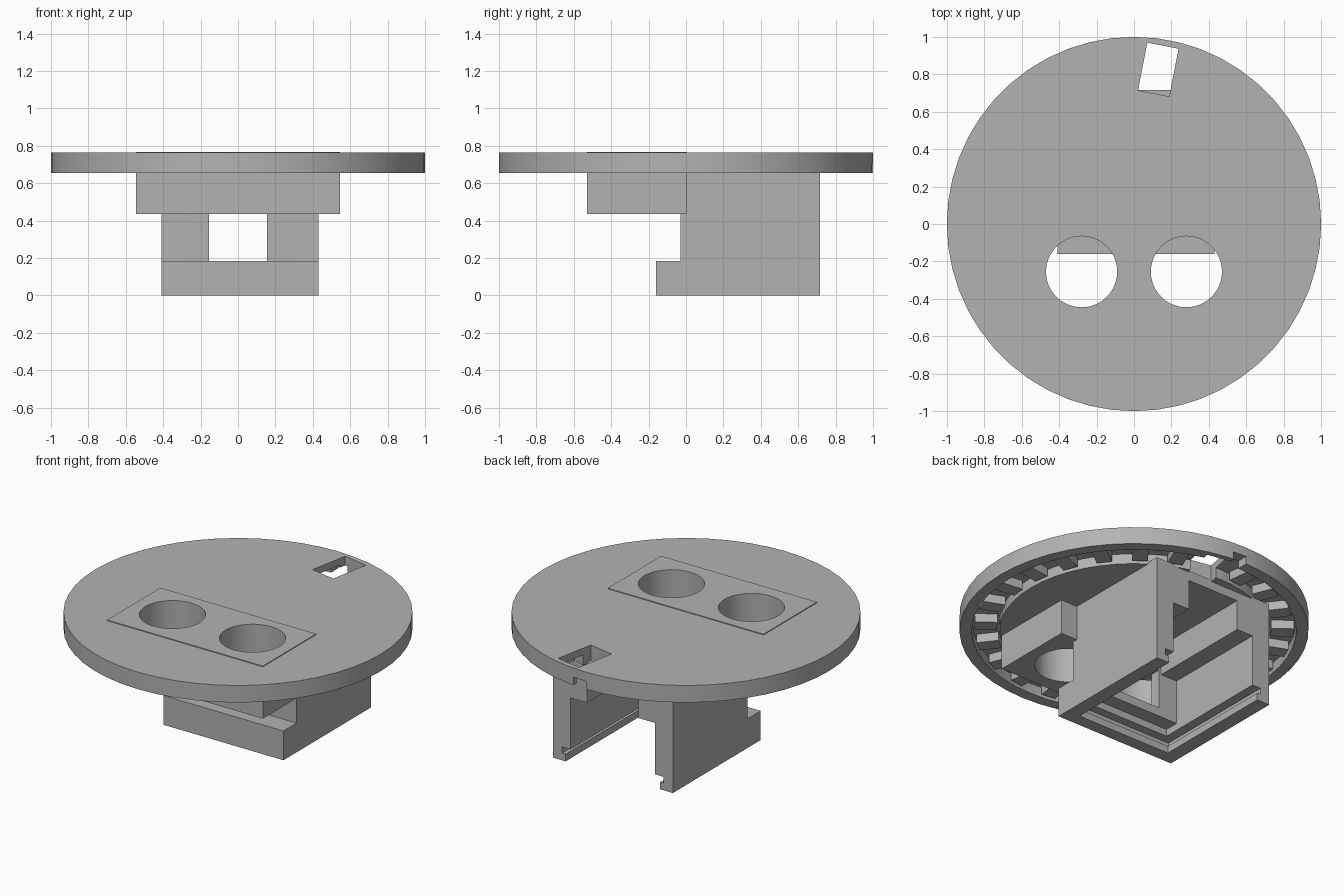
import bpy, bmesh, math
from mathutils import Matrix, Vector

cube = bpy.data.objects.get("Cube")
if cube:
    bpy.data.objects.remove(cube)

grey = bpy.data.materials.new("plain grey")
grey.use_nodes = True
COLOR = (0.45, 0.45, 0.45, 1)
grey.diffuse_color = COLOR
grey.node_tree.nodes["Principled BSDF"].inputs["Base Color"].default_value = COLOR


def finish(name, bm):
    bmesh.ops.recalc_face_normals(bm, faces=bm.faces)
    mesh = bpy.data.meshes.new(name)
    bm.to_mesh(mesh)
    bm.free()
    mesh.materials.append(grey)
    ob = bpy.data.objects.new(name, mesh)
    bpy.context.collection.objects.link(ob)
    return ob


def add_box(bm, x, y, z, turn=0.0):
    """Box from (low, high) ranges, turned about the z axis through the origin."""
    size = Vector((x[1] - x[0], y[1] - y[0], z[1] - z[0]))
    mid = Vector((sum(x) / 2, sum(y) / 2, sum(z) / 2))
    m = Matrix.Rotation(turn, 4, 'Z') @ Matrix.Translation(mid) @ Matrix.Diagonal((*size, 1))
    bmesh.ops.create_cube(bm, size=1, matrix=m)


def box(name, x, y, z, turn=0.0):
    bm = bmesh.new()
    add_box(bm, x, y, z, turn)
    return finish(name, bm)


def cylinder(name, x, y, r, z):
    bm = bmesh.new()
    bmesh.ops.create_cone(bm, cap_ends=True, segments=48, radius1=r, radius2=r,
                          depth=z[1] - z[0],
                          matrix=Matrix.Translation((x, y, sum(z) / 2)))
    return finish(name, bm)


def lathe(name, profile, steps):
    bm = bmesh.new()
    verts = [bm.verts.new((r, 0, z)) for r, z in profile]
    edges = [bm.edges.new(pair) for pair in zip(verts, verts[1:])]
    bmesh.ops.spin(bm, geom=verts + edges, cent=(0, 0, 0), axis=(0, 0, 1),
                   angle=math.tau, steps=steps, use_merge=True)
    bmesh.ops.remove_doubles(bm, verts=bm.verts, dist=0.0005)
    return finish(name, bm)


def cut(target, cutters):
    for c in cutters:
        mod = target.modifiers.new("cut", 'BOOLEAN')
        mod.operation, mod.solver, mod.object = 'DIFFERENCE', 'EXACT', c
        bpy.ops.object.select_all(action='DESELECT')
        bpy.context.view_layer.objects.active = target
        target.select_set(True)
        bpy.ops.object.modifier_apply(modifier=mod.name)
        bpy.data.objects.remove(c)


TOP, UNDER, GROOVE = 0.763, 0.655, 0.72
EYES = (-0.28, 0.28)

# Round plate with a ring groove underneath
plate = lathe("round_plate", [(0, TOP), (1, TOP), (1, UNDER), (0.93, UNDER), (0.93, GROOVE),
                              (0.77, GROOVE), (0.77, UNDER), (0, UNDER)], 52)
slot_turn = -math.radians(11)
cut(plate, [cylinder("eye_cutter", x, -0.255, 0.19, (0.3, 1)) for x in EYES]
    + [box("slot_cutter", (-0.115, 0.055), (0.705, 0.965), (0.5, 1), slot_turn),
       box("notch_cutter", (0.0, 0.09), (0.9, 1.1), (0.5, 0.705))])

# Radial teeth inside the groove
bm = bmesh.new()
TEETH = 24
for i in range(TEETH):
    turn = math.tau * (i + 0.5) / TEETH
    if abs(turn - math.tau + 0.2) > 0.15:
        add_box(bm, (-0.045, 0.045), (0.785, 0.915), (UNDER + 0.01, GROOVE + 0.01), turn)
finish("groove_teeth", bm)

# Sensor block, standing a hair above the plate
block = box("sensor_block", (-0.545, 0.545), (-0.53, 0.003), (0.435, TOP + 0.005))
cut(block, [cylinder("eye_cutter", x, -0.255, 0.19, (0.3, 1)) for x in EYES]
    + [box("channel_cutter", (-0.17, 0.19), (-0.03, 0.1), (0.3, 0.6))])

# Lower housing: open at the back and below, with a window in its front
housing = box("housing", (-0.41, 0.43), (-0.16, 0.717), (0, UNDER + 0.01))
cut(housing, [
    box("front_step_cutter", (-1, 1), (-1, -0.03), (0.185, 1)),
    box("window_cutter", (-0.155, 0.155), (-0.5, 0.5), (0.185, 0.435)),
    box("low_cavity_cutter", (-0.285, 0.305), (-0.05, 1), (-0.1, 0.13)),
    box("wide_cavity_cutter", (-0.285, 0.305), (0.04, 1), (0.1, 0.41)),
    box("narrow_cavity_cutter", (-0.17, 0.19), (0.04, 1), (0.3, 0.6)),
    box("lid_rebate_cutter", (-0.32, 0.34), (-0.08, 1), (-0.1, 0.05)),
    box("lid_groove_cutter", (-0.345, 0.365), (-0.105, 1), (0.045, 0.085)),
])

for ob in (plate, block, housing):
    bpy.ops.object.select_all(action='DESELECT')
    bpy.context.view_layer.objects.active = ob
    ob.select_set(True)
    bpy.ops.object.shade_smooth_by_angle(angle=math.radians(30))
